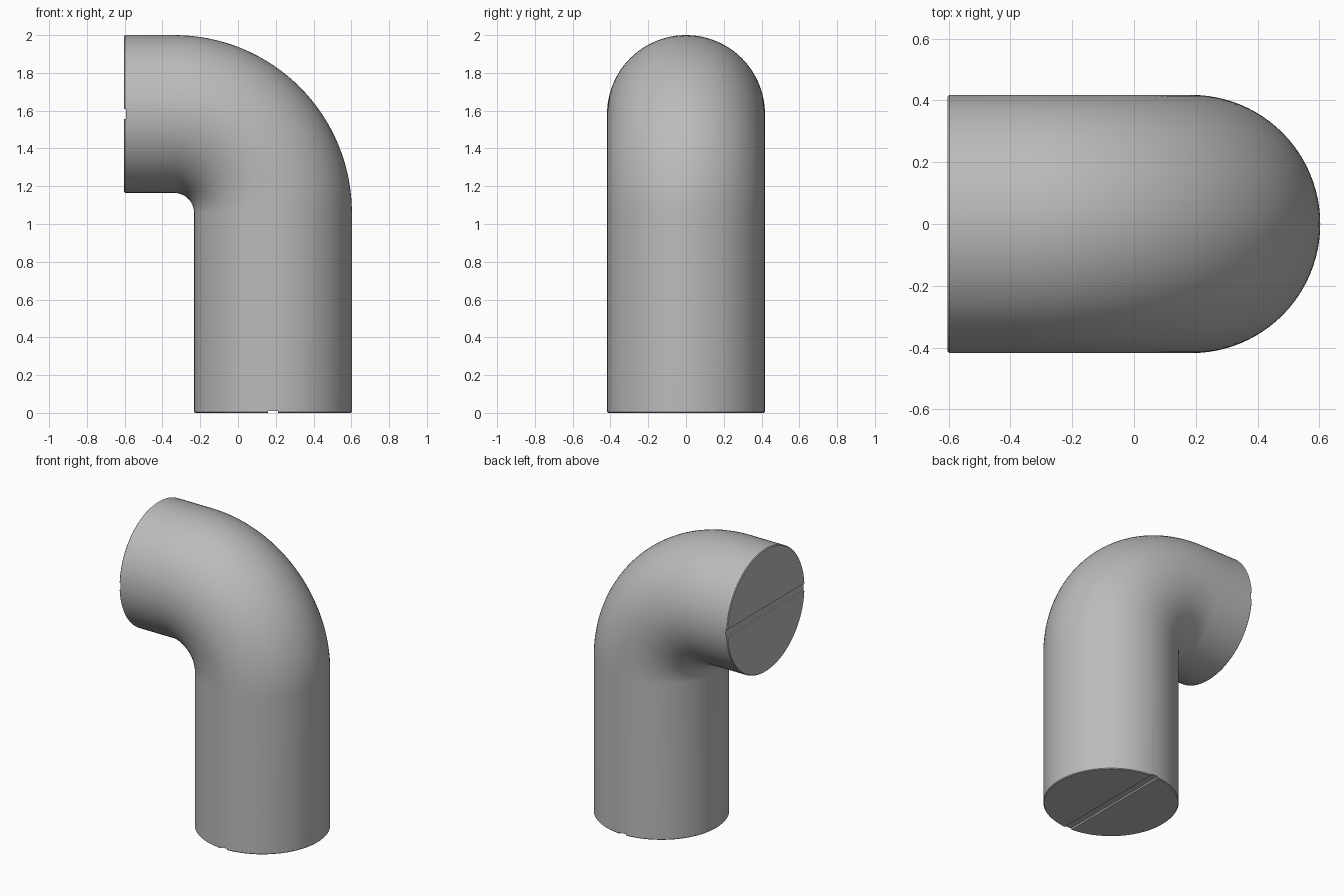
import bpy, bmesh, math
from mathutils import Vector

old = bpy.data.objects.get("Cube")
if old:
    bpy.data.objects.remove(old, do_unlink=True)

RADIUS, BEND, SIDES, BEND_STEPS = 0.418, 0.522, 96, 32
AXIS_X, AXIS_Z, END_X = 0.185, 1.582, -0.603
EDGE, SLOT_WIDTH, SLOT_DEPTH = 0.005, 0.052, 0.011

# Single grey material
grey = bpy.data.materials.new("pipe grey")
grey.use_nodes = True
colour = (0.5, 0.5, 0.5, 1)
grey.diffuse_color = colour
grey.node_tree.nodes["Principled BSDF"].inputs["Base Color"].default_value = colour

# Centre line stations: position, tilt, ring radius (ends slightly eased)
centre = Vector((AXIS_X - BEND, 0, AXIS_Z - BEND))
stations = [(Vector((AXIS_X, 0, 0)), 0, RADIUS - EDGE),
            (Vector((AXIS_X, 0, EDGE)), 0, RADIUS)]
for i in range(BEND_STEPS + 1):
    a = math.pi / 2 * i / BEND_STEPS
    stations.append((centre + BEND * Vector((math.cos(a), 0, math.sin(a))), a, RADIUS))
stations += [(Vector((END_X + EDGE, 0, AXIS_Z)), math.pi / 2, RADIUS),
             (Vector((END_X, 0, AXIS_Z)), math.pi / 2, RADIUS - EDGE)]

# Solid elbow swept along the stations
bm = bmesh.new()
rings = []
for pos, tilt, rad in stations:
    out = Vector((math.cos(tilt), 0, math.sin(tilt)))
    ring = []
    for k in range(SIDES):
        t = math.tau * k / SIDES
        ring.append(bm.verts.new(pos + rad * (math.cos(t) * out + Vector((0, math.sin(t), 0)))))
    rings.append(ring)
for a, b in zip(rings, rings[1:]):
    for k in range(SIDES):
        n = (k + 1) % SIDES
        bm.faces.new((a[k], a[n], b[n], b[k]))
bm.faces.new(rings[0][::-1])
bm.faces.new(rings[-1])
bmesh.ops.recalc_face_normals(bm, faces=bm.faces)
mesh = bpy.data.meshes.new("elbow_pipe")
bm.to_mesh(mesh)
bm.free()
mesh.materials.append(grey)
pipe = bpy.data.objects.new("elbow_pipe", mesh)
bpy.context.collection.objects.link(pipe)


# Shallow slot across each end cap
def cut_slot(name, location, size):
    bpy.ops.mesh.primitive_cube_add(size=1, location=location)
    cutter = bpy.context.object
    cutter.name = name
    cutter.scale = size
    cutter.hide_render = True
    cutter.data.materials.append(grey)
    mod = pipe.modifiers.new(name, "BOOLEAN")
    mod.operation, mod.solver, mod.object = "DIFFERENCE", "EXACT", cutter
    bpy.ops.object.select_all(action="DESELECT")
    bpy.context.view_layer.objects.active = pipe
    pipe.select_set(True)
    bpy.ops.object.modifier_apply(modifier=mod.name)
    bpy.data.objects.remove(cutter, do_unlink=True)


cut_slot("base_slot", (AXIS_X, 0, 0), (SLOT_WIDTH, 1, 2 * SLOT_DEPTH))
cut_slot("outlet_slot", (END_X, 0, AXIS_Z), (2 * SLOT_DEPTH, 1, SLOT_WIDTH))

bpy.ops.object.shade_smooth_by_angle(angle=math.radians(30))
